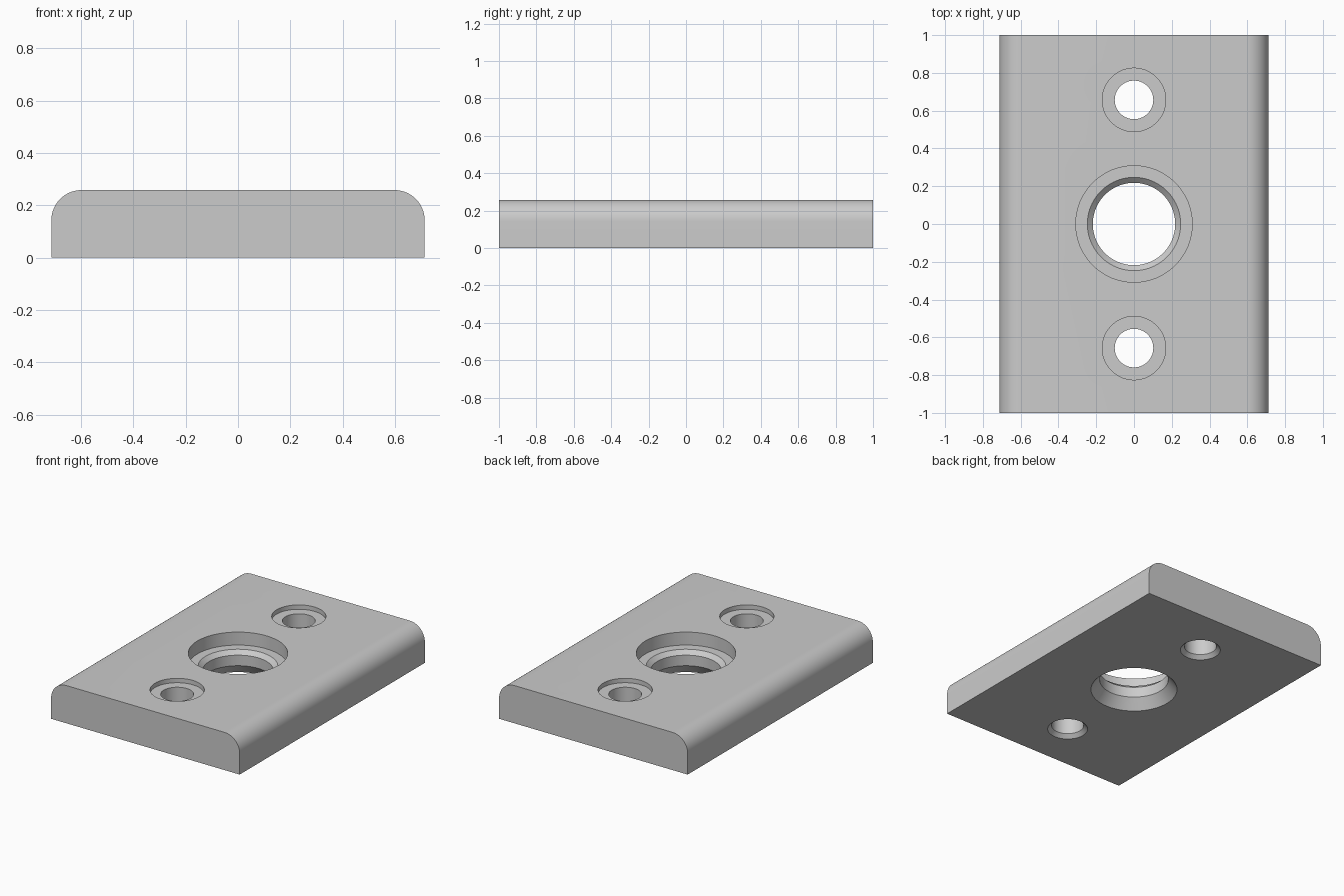
import bpy, bmesh, math

cube = bpy.data.objects.get("Cube")
if cube:
    bpy.data.objects.remove(cube, do_unlink=True)

WIDTH, LENGTH, HEIGHT, CORNER = 1.426, 2.0, 0.258, 0.115

grey = bpy.data.materials.new("plain grey")
grey.use_nodes = True
colour = (0.6, 0.6, 0.6, 1)
grey.diffuse_color = colour
grey.node_tree.nodes["Principled BSDF"].inputs["Base Color"].default_value = colour


def make_object(name, bm):
    bmesh.ops.recalc_face_normals(bm, faces=bm.faces)
    mesh = bpy.data.meshes.new(name)
    bm.to_mesh(mesh)
    bm.free()
    mesh.materials.append(grey)
    obj = bpy.data.objects.new(name, mesh)
    bpy.context.collection.objects.link(obj)
    return obj


def lathe_cutter(name, y, profile, sides=96):
    """Closed solid turned about a vertical axis from (radius, z) points."""
    bm = bmesh.new()
    rings = []
    for r, z in profile:
        rings.append([bm.verts.new((r * math.cos(2 * math.pi * i / sides),
                                    y + r * math.sin(2 * math.pi * i / sides), z))
                      for i in range(sides)])
    for low, high in zip(rings, rings[1:]):
        for i in range(sides):
            j = (i + 1) % sides
            bm.faces.new((low[i], low[j], high[j], high[i]))
    bm.faces.new(rings[0])
    bm.faces.new(rings[-1])
    obj = make_object(name, bm)
    obj.hide_render = True
    return obj


# Plate: cross-section with two rounded top corners, extruded along y
half = WIDTH / 2
section = [(-half, 0), (half, 0)]
for side, start in ((1, 0), (-1, 90)):
    for k in range(17):
        a = math.radians(start + 90 * k / 16)
        section.append((side * (half - CORNER) + CORNER * math.cos(a),
                        HEIGHT - CORNER + CORNER * math.sin(a)))
bm = bmesh.new()
face = bm.faces.new([bm.verts.new((x, -LENGTH / 2, z)) for x, z in section])
out = bmesh.ops.extrude_face_region(bm, geom=[face])
verts = [v for v in out["geom"] if isinstance(v, bmesh.types.BMVert)]
bmesh.ops.translate(bm, verts=verts, vec=(0, LENGTH, 0))
plate = make_object("mounting_plate", bm)

# Hole cutters: counterbore on top, chamfer underneath, overshooting both faces
TOP = HEIGHT + 0.1
centre_profile = [(0.274, -0.1), (0.274, 0), (0.218, 0.07), (0.218, 0.142),
                  (0.247, 0.169), (0.308, 0.169), (0.308, TOP)]
screw_profile = [(0.127, -0.1), (0.127, 0), (0.102, 0.025), (0.102, HEIGHT - 0.03),
                 (0.168, HEIGHT - 0.03), (0.168, TOP)]
cutters = [lathe_cutter("centre_hole_cutter", 0, centre_profile),
           lathe_cutter("front_hole_cutter", -0.657, screw_profile),
           lathe_cutter("back_hole_cutter", 0.657, screw_profile)]

bpy.ops.object.select_all(action="DESELECT")
plate.select_set(True)
bpy.context.view_layer.objects.active = plate
for cutter in cutters:
    mod = plate.modifiers.new(cutter.name, "BOOLEAN")
    mod.operation, mod.solver, mod.object = "DIFFERENCE", "EXACT", cutter
    bpy.ops.object.modifier_apply(modifier=mod.name)
for cutter in cutters:
    bpy.data.objects.remove(cutter, do_unlink=True)

bpy.ops.object.shade_smooth_by_angle(angle=math.radians(25))
